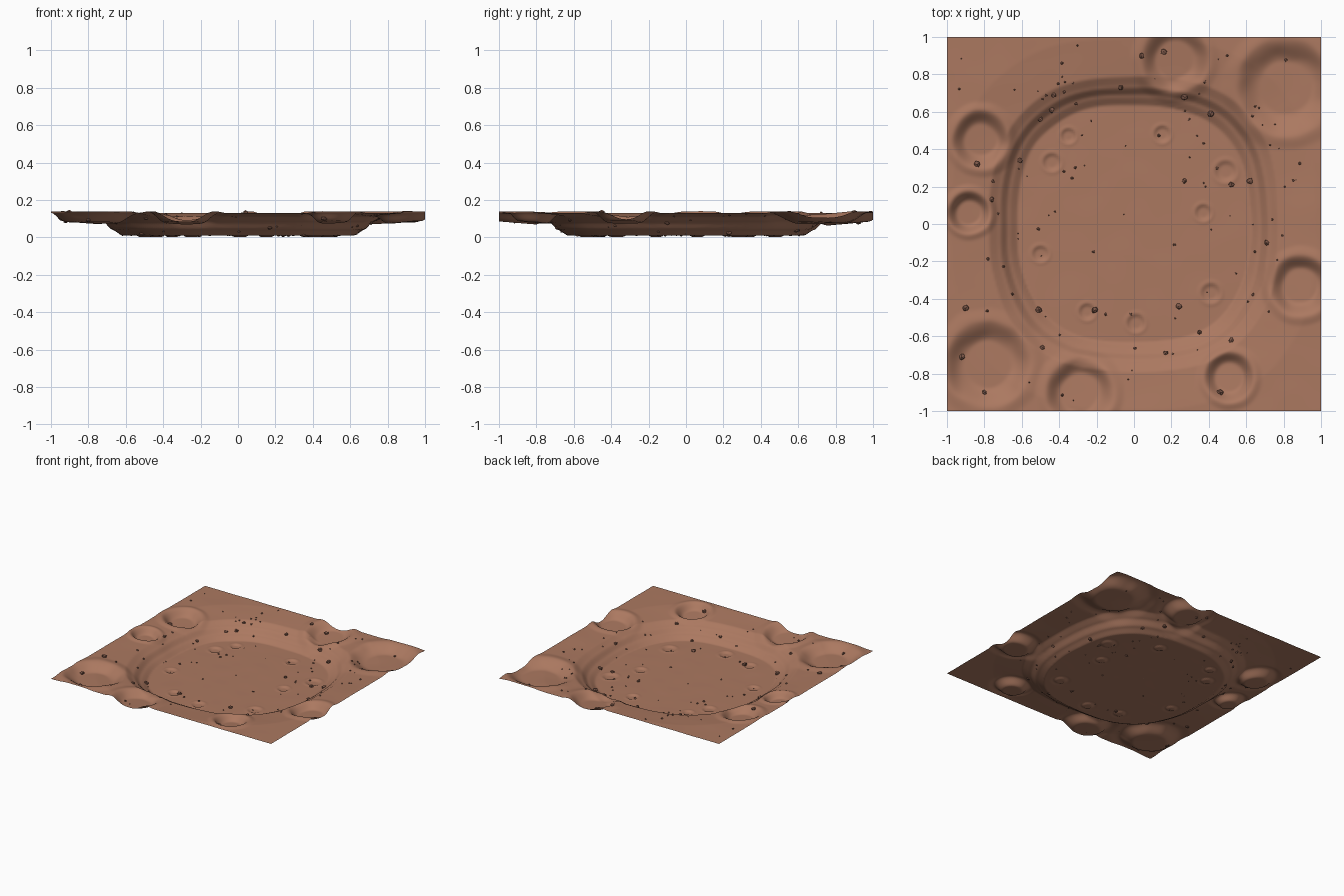
import bpy, bmesh, math, random
from mathutils import Vector, Matrix, noise

default = bpy.data.objects.get("Cube")
if default:
    bpy.data.objects.remove(default)
random.seed(4)

GRID = 200
# Outer craters: centre x, centre y, rim radius
CRATERS = [(.81, .73, .27), (.22, .88, .19), (-.82, .45, .16), (-.88, .06, .12),
           (.89, -.33, .17), (.51, -.82, .14), (-.29, -.9, .19), (-.78, -.75, .24)]
# Shallow pits on the basin floor
PITS = [(-.35, .47, .045), (-.44, .33, .055), (.15, .48, .05), (.49, .28, .065),
        (.37, .06, .05), (-.5, -.16, .05), (.41, -.37, .06), (-.25, -.47, .05), (.01, -.53, .055)]
# Basin wall: normalised radius, height (two terraces)
WALL = [(.83, .01), (.88, .036), (.905, .044), (.95, .079), (.975, .087), (1.03, .111), (1.3, .13)]
# Larger boulders: x, y
BOULDERS = [(-.07, .73), (-.43, .69), (-.44, .61), (-.5, .56), (-.61, .34), (-.76, .13),
            (.27, .68), (.41, .59), (.62, .23), (.27, .23), (.52, .21), (.71, -.1),
            (.35, -.58), (.52, -.62), (-.49, -.66), (-.51, -.46), (-.92, -.71), (-.9, -.45),
            (.46, -.9), (.17, -.69), (.04, .9), (.16, .92), (-.84, .32), (-.21, -.46),
            (.24, -.44), (-.8, -.9)]


def material(name, colour):
    mat = bpy.data.materials.new(name)
    mat.use_nodes = True
    mat.diffuse_color = (*colour, 1)
    mat.node_tree.nodes["Principled BSDF"].inputs["Base Color"].default_value = (*colour, 1)
    return mat


def smooth(t):
    t = max(0, min(1, t))
    return t * t * (3 - 2 * t)


def basin(x, y):
    """Rounded-square basin with terraced wall and gently rising plain."""
    r = (abs(x / .75) ** 2.6 + abs(y / .765) ** 2.6) ** (1 / 2.6)
    if r > WALL[0][0]:
        r += .012 * noise.noise(Vector((x * 4, y * 4, 2)))
    if r <= WALL[0][0]:
        return WALL[0][1]
    for (r0, z0), (r1, z1) in zip(WALL, WALL[1:]):
        if r <= r1:
            return z0 + (z1 - z0) * (r - r0) / (r1 - r0)
    return WALL[-1][1]


def bowl(x, y, crater, depth, rim):
    """Flat-bottomed bowl with a low raised rim."""
    cx, cy, radius = crater
    t = math.hypot(x - cx, y - cy) / radius
    t += .05 * noise.noise(Vector((x * 9, y * 9, 5)))
    if t < 1:
        return -depth + (depth + rim) * smooth((t - .5) / .5)
    return rim * (1 - smooth((t - 1) / .3))


def height(x, y):
    z = basin(x, y)
    z += sum(bowl(x, y, c, min(.05, .03 + .08 * c[2]), .009) for c in CRATERS)
    z += sum(bowl(x, y, p, .008, .003) for p in PITS)
    z += .0015 * noise.noise(Vector((x * 6, y * 6, 0)))
    return max(z, 0)


def make_object(bm, name, mat):
    mesh = bpy.data.meshes.new(name)
    bm.to_mesh(mesh)
    bm.free()
    mesh.materials.append(mat)
    obj = bpy.data.objects.new(name, mesh)
    bpy.context.collection.objects.link(obj)
    return obj


clay = material("clay brown", (.41, .19, .118))
stone = material("dark stone", (.2, .095, .065))

# Cratered ground sheet
bm = bmesh.new()
bmesh.ops.create_grid(bm, x_segments=GRID, y_segments=GRID, size=1)
for v in bm.verts:
    v.co.z = height(v.co.x, v.co.y)
for f in bm.faces:
    f.smooth = True
make_object(bm, "cratered_ground", clay)

# Scattered rocks resting on the ground
spots = [(x, y, random.uniform(.013, .019)) for x, y in BOULDERS]
while len(spots) < 115:
    x, y = random.uniform(-.96, .96), random.uniform(-.96, .96)
    if .4 < math.hypot(x, y) < .9 or random.random() < .25:
        spots.append((x, y, random.uniform(.004, .009)))
bm = bmesh.new()
for x, y, size in spots:
    place = (Matrix.Translation((x, y, height(x, y) + size * .2))
             @ Matrix.Rotation(random.uniform(0, math.tau), 4, 'Z')
             @ Matrix.Diagonal((size * random.uniform(.85, 1.2), size, size * .8, 1)))
    rock = bmesh.ops.create_icosphere(bm, subdivisions=1, radius=1, matrix=place)
    for v in rock["verts"]:
        v.co += Vector([random.uniform(-.15, .15) * size for _ in range(3)])
        v.co.z = max(v.co.z, .001)
make_object(bm, "scattered_rocks", stone)
